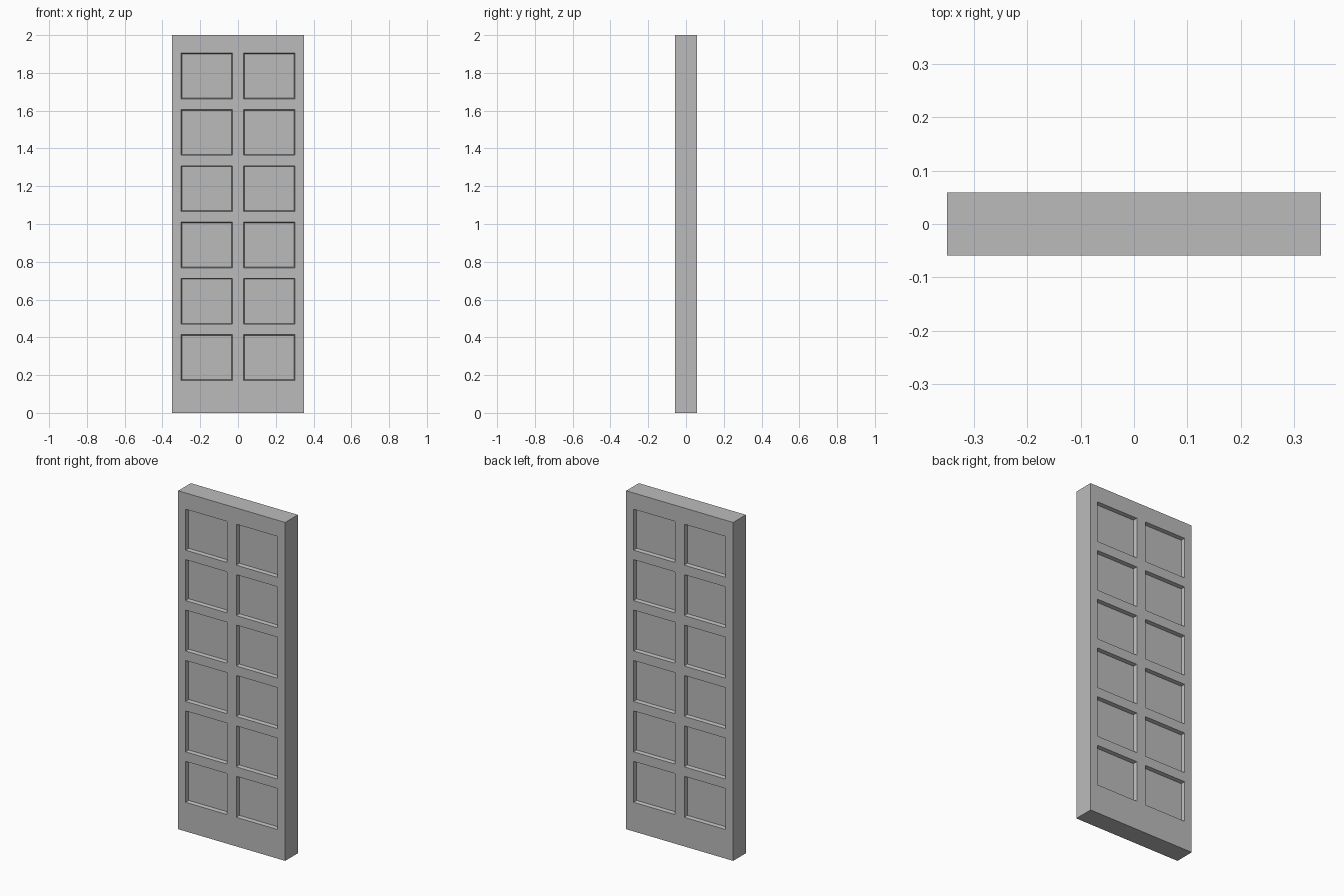
import bpy
import bmesh
from mathutils import Vector

cube = bpy.data.objects.get("Cube")
if cube:
    bpy.data.objects.remove(cube, do_unlink=True)

WIDTH, DEPTH, HEIGHT = 0.70, 0.118, 2.0
ROWS, FIRST, PITCH, PANEL_H = 6, 0.172, 0.298, 0.242
INNER, OUTER = 0.03, 0.301
RECESS, TAPER = 0.022, 0.006

# Painted finish
paint = bpy.data.materials.new("grey paint")
paint.use_nodes = True
grey = (0.5, 0.5, 0.5, 1.0)
paint.diffuse_color = grey
paint.node_tree.nodes["Principled BSDF"].inputs["Base Color"].default_value = grey

# Door slab
bm = bmesh.new()
bmesh.ops.create_cube(bm, size=1)
bmesh.ops.scale(bm, vec=(WIDTH, DEPTH, HEIGHT), verts=bm.verts)
bmesh.ops.translate(bm, vec=(0, 0, HEIGHT / 2), verts=bm.verts)


def cut(axis, position):
    """Slice the slab across one axis to outline the panels."""
    normal = Vector((axis == "x", 0, axis == "z"))
    bmesh.ops.bisect_plane(bm, geom=bm.verts[:] + bm.edges[:] + bm.faces[:],
                           plane_co=normal * position, plane_no=normal)


# Stile and rail lines
for x in (INNER, OUTER):
    cut("x", x)
    cut("x", -x)
bottoms = [FIRST + PITCH * row for row in range(ROWS)]
for z in bottoms:
    cut("z", z)
    cut("z", z + PANEL_H)


def is_panel(face):
    c = face.calc_center_median()
    return (abs(face.normal.y) > 0.9 and INNER < abs(c.x) < OUTER
            and any(z < c.z < z + PANEL_H for z in bottoms))


# Sunken panels on both faces, with slightly sloping edges
bm.normal_update()
panels = [f for f in bm.faces if is_panel(f)]
bmesh.ops.inset_individual(bm, faces=panels, thickness=TAPER, depth=-RECESS)

mesh = bpy.data.meshes.new("panelled_door")
bm.to_mesh(mesh)
bm.free()
mesh.materials.append(paint)
door = bpy.data.objects.new("panelled_door", mesh)
bpy.context.collection.objects.link(door)
